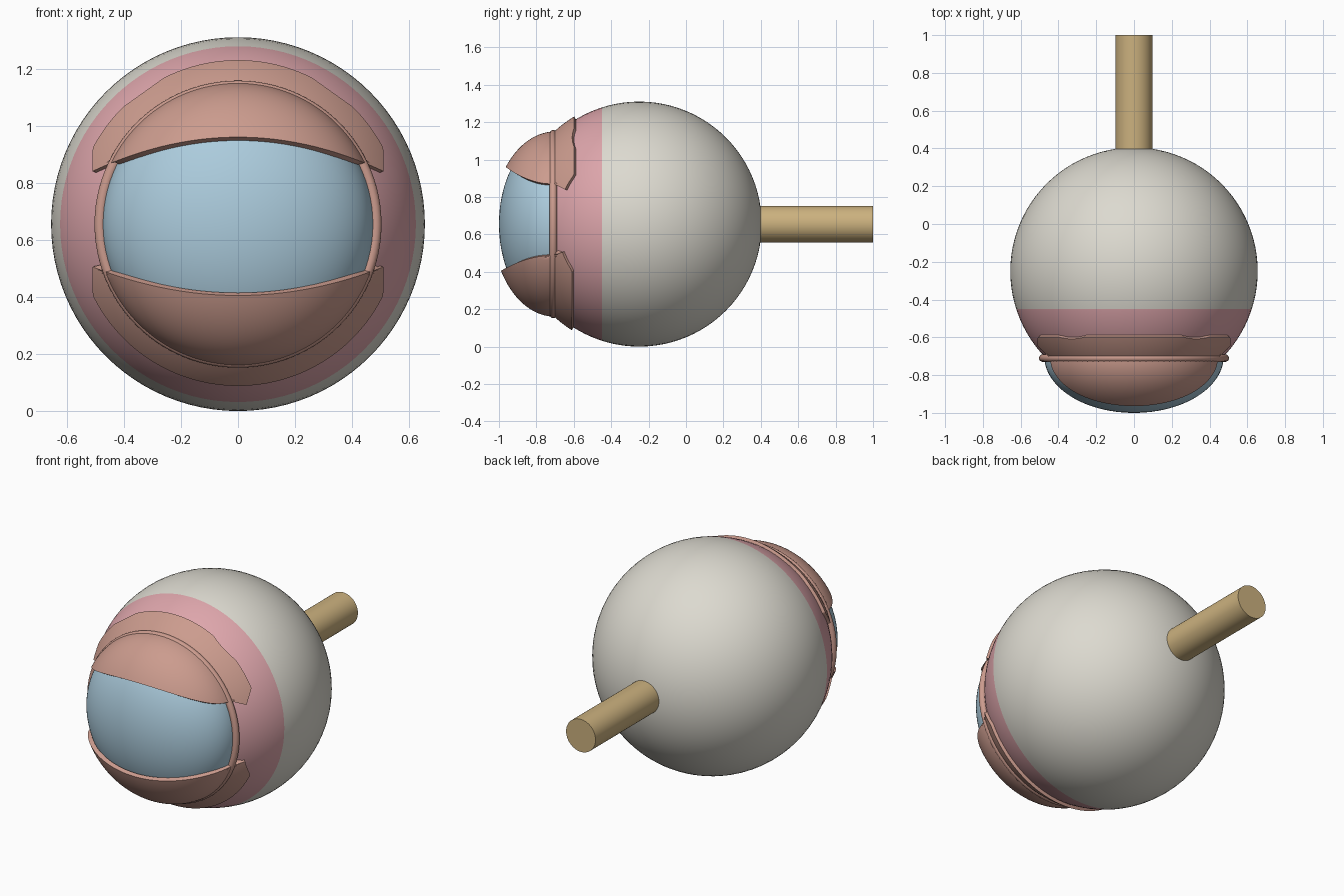
import bpy, bmesh
from math import sin, cos, asin, atan2, sqrt, pi
from mathutils import Matrix, Vector

if "Cube" in bpy.data.objects:
    bpy.data.objects.remove(bpy.data.objects["Cube"], do_unlink=True)

CZ = 0.655            # height of the optical axis
BALL_Y, BALL_R = -0.25, 0.655
LENS_Y = -0.70        # plane where the cornea meets the ball
LID_R, LID_DEPTH, LID_BALL_R = 0.495, 0.335, 0.672


def material(name, r, g, b):
    m = bpy.data.materials.new(name)
    m.use_nodes = True
    m.diffuse_color = (r, g, b, 1)
    m.node_tree.nodes["Principled BSDF"].inputs["Base Color"].default_value = (r, g, b, 1)
    return m


white = material("off_white", 0.72, 0.70, 0.63)
pink = material("pink", 0.73, 0.38, 0.41)
skin = material("skin", 0.60, 0.33, 0.27)
blue = material("pale_blue", 0.41, 0.60, 0.72)
tan = material("tan", 0.60, 0.44, 0.21)


def finish(bm, name, *mats):
    mesh = bpy.data.meshes.new(name)
    for f in bm.faces:
        f.smooth = True
    bm.to_mesh(mesh)
    bm.free()
    for m in mats:
        mesh.materials.append(m)
    obj = bpy.data.objects.new(name, mesh)
    bpy.context.collection.objects.link(obj)
    return obj


def ellipsoid(y, radius, depth):
    # sphere with its poles on the y axis
    bm = bmesh.new()
    bmesh.ops.create_uvsphere(bm, u_segments=96, v_segments=48, radius=1)
    place = (Matrix.Translation((0, y, CZ)) @ Matrix.Diagonal((radius, depth, radius, 1))
             @ Matrix.Rotation(pi / 2, 4, 'X'))
    bmesh.ops.transform(bm, matrix=place, verts=bm.verts)
    return bm


# Eyeball, with a pink front zone cut at a clean line
bm = ellipsoid(BALL_Y, BALL_R, BALL_R)
seam = -0.45
bmesh.ops.bisect_plane(bm, geom=bm.verts[:] + bm.edges[:] + bm.faces[:],
                       plane_co=(0, seam, 0), plane_no=(0, 1, 0))
for f in bm.faces:
    f.material_index = int(f.calc_center_median().y < seam)
finish(bm, "eyeball", white, pink)

# Cornea
finish(ellipsoid(LENS_Y, 0.475, 0.30), "cornea", blue)

# Nerve stalk at the back
bm = bmesh.new()
bmesh.ops.create_cone(bm, cap_ends=True, segments=48, radius1=0.098, radius2=0.098, depth=0.65,
                      matrix=Matrix.Translation((0, 0.675, CZ)) @ Matrix.Rotation(pi / 2, 4, 'X'))
finish(bm, "nerve_stalk", tan)
bpy.context.view_layer.objects.active = bpy.data.objects["nerve_stalk"]
bpy.data.objects["nerve_stalk"].select_set(True)
bpy.ops.object.shade_smooth_by_angle()

# Ring around the cornea
bpy.ops.mesh.primitive_torus_add(major_segments=96, minor_segments=16, major_radius=0.483,
                                 minor_radius=0.02, location=(0, -0.71, CZ), rotation=(pi / 2, 0, 0))
ring = bpy.context.object
ring.name = "cornea_ring"
ring.data.materials.append(skin)
bpy.ops.object.shade_smooth()


def lid_point(u, a, side):
    # profile: bulge over the cornea, then flare along the ball
    if u < pi / 2:
        r, y = LID_R * sin(u), LENS_Y - LID_DEPTH * cos(u)
    else:
        r = LID_R + (u - pi / 2) / 10
        y = BALL_Y - sqrt(LID_BALL_R ** 2 - r * r)
    return Vector((r * cos(a), y, CZ + side * r * sin(a)))


def profile_param(r):
    return asin(r / LID_R) if r < LID_R else pi / 2 + (r - LID_R) * 10


def eyelid(name, side, gap, curve, outer):
    half_w, corner_z = 0.51, 0.335
    low = atan2(gap - curve * half_w ** 2, half_w)
    high = atan2(corner_z, half_w)
    angles = [low + (high - low) * i / 10 for i in range(10)]
    angles += [high + (pi - 2 * high) * i / 80 for i in range(81)]
    angles += [pi - a for a in reversed(angles[:10])]
    rows = 48
    bm = bmesh.new()
    grid = []
    for a in angles:
        s, c = sin(a), abs(cos(a))
        # opening edge is a parabola, outer edge an arc with clipped corners
        k = curve * c * c
        r_in = (sqrt(s * s + 4 * k * gap) - s) / (2 * k) if k > 1e-6 else gap / s
        r_out = min(outer, 0.698 / (s + 0.7126 * c), half_w / max(c, 1e-6))
        u0, u1 = profile_param(r_in), profile_param(max(r_out, r_in + 1e-4))
        grid.append([bm.verts.new(lid_point(u0 + (u1 - u0) * j / rows, a, side))
                     for j in range(rows + 1)])
    for p, q in zip(grid, grid[1:]):
        for j in range(rows):
            quad = (p[j], p[j + 1], q[j + 1], q[j])
            bm.faces.new(quad if side < 0 else quad[::-1])
    bm.normal_update()
    # make the outer side face forward
    if sum(f.normal.y * f.calc_area() for f in bm.faces) > 0:
        bmesh.ops.reverse_faces(bm, faces=bm.faces[:])
    obj = finish(bm, name, skin)
    shell = obj.modifiers.new("thickness", 'SOLIDIFY')
    shell.thickness = 0.025
    shell.offset = -1
    bpy.ops.object.select_all(action='DESELECT')
    bpy.context.view_layer.objects.active = obj
    obj.select_set(True)
    bpy.ops.object.modifier_apply(modifier="thickness")
    bpy.ops.object.shade_smooth_by_angle()


# Eyelids
eyelid("upper_eyelid", 1, 0.305, 0.46, 0.575)
eyelid("lower_eyelid", -1, 0.25, 0.385, 0.567)
